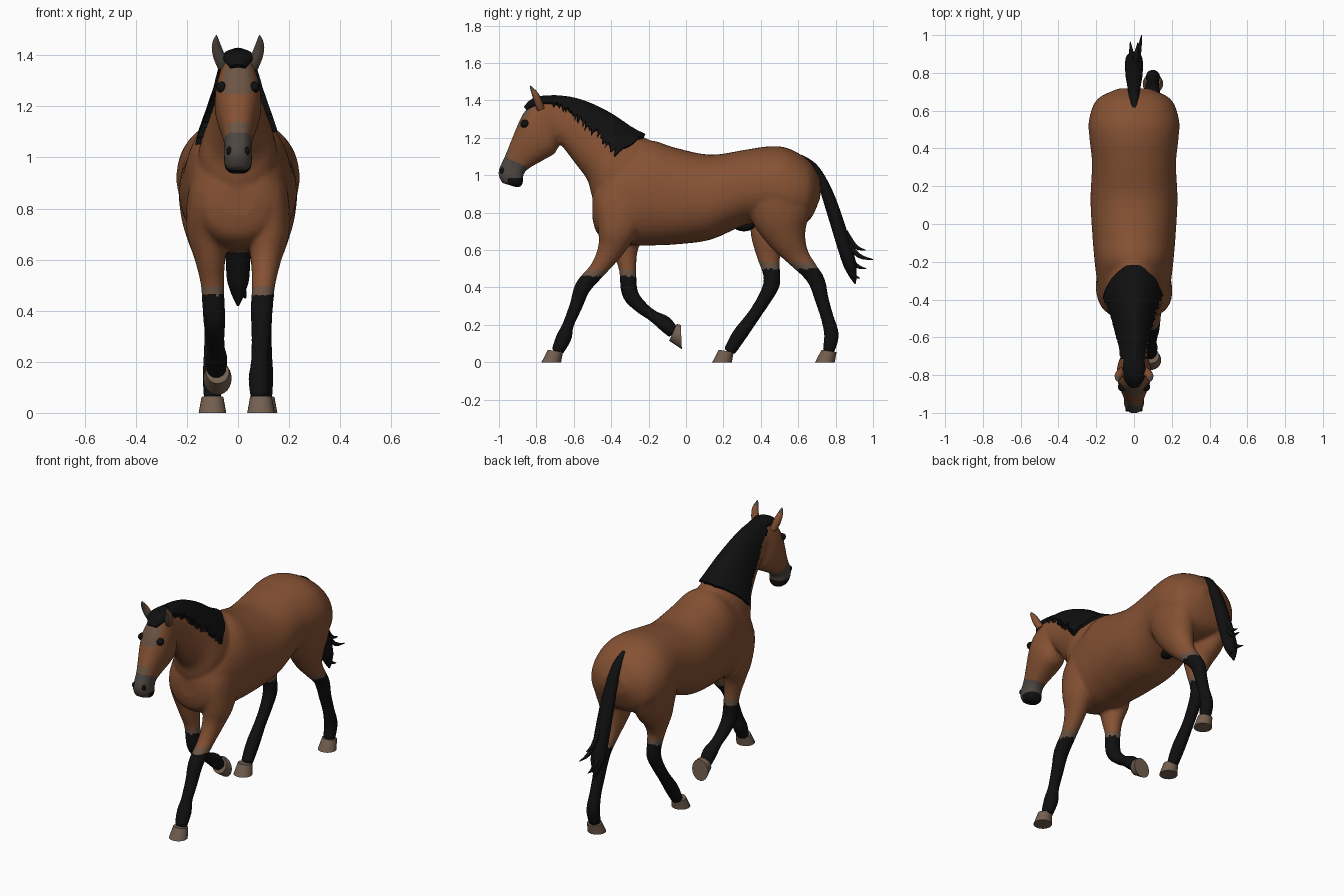
import bpy, bmesh, math, random
from mathutils import Vector, Matrix

if "Cube" in bpy.data.objects:
    bpy.data.objects.remove(bpy.data.objects["Cube"])

random.seed(4)
X = Vector((1, 0, 0))

def material(name, rgb):
    m = bpy.data.materials.new(name)
    m.diffuse_color = (*rgb, 1)
    m.use_nodes = True
    m.node_tree.nodes["Principled BSDF"].inputs["Base Color"].default_value = m.diffuse_color
    return m

BAY = material("bay coat", (0.235, 0.083, 0.033))
BLACK = material("black hair", (0.005, 0.005, 0.005))
MUZZLE = material("muzzle grey", (0.075, 0.062, 0.053))
TAUPE = material("grey brown", (0.15, 0.09, 0.058))
HOOF = material("hoof taupe", (0.17, 0.115, 0.08))

# ---------- helpers ----------
def spline(rows, t):
    """Catmull-Rom sample through rows of numbers."""
    last = len(rows) - 1
    i = min(int(t), last - 1)
    f = t - i
    a, b, c, d = (rows[max(0, min(last, i + k))] for k in (-1, 0, 1, 2))
    return [0.5 * (2*q + (r-p)*f + (2*p-5*q+4*r-s)*f*f + (3*q-p-3*r+s)*f**3)
            for p, q, r, s in zip(a, b, c, d)]

def dense(rows, n):
    return [spline(rows, k / n) for k in range((len(rows) - 1) * n + 1)]

def span_frame(row, x=0):
    """(y, z) of one edge, (y, z) of the other, half width -> centre and axes."""
    y1, z1, y2, z2, hw = row
    return (Vector((x, (y1+y2)/2, (z1+z2)/2)), Vector((0, (y1-y2)/2, (z1-z2)/2)), X * hw)

def ring_point(frame, ang, egg=0, p=1, grow=0):
    c, u, v = frame
    co, si = math.cos(ang), math.sin(ang)
    co, si = math.copysign(abs(co)**p, co), math.copysign(abs(si)**p, si)
    return c + u*si*(1 + grow/u.length) + v*co*(1 - egg*si)*(1 + grow/v.length)

def skin(bm, loops):
    """Bridge a list of equal point loops and cap both ends."""
    vs = [[bm.verts.new(q) for q in lp] for lp in loops]
    n = len(vs[0])
    for a, b in zip(vs, vs[1:]):
        for i in range(n):
            bm.faces.new((a[i], a[(i+1) % n], b[(i+1) % n], b[i]))
    bm.faces.new(vs[0][::-1])
    bm.faces.new(vs[-1])

def span_loft(bm, rows, x=0, n=4, sides=28, egg=0, p=1):
    skin(bm, [[ring_point(span_frame(r, x), 2*math.pi*i/sides, egg, p) for i in range(sides)]
              for r in dense(rows, n)])

def tube(bm, rows, n=4, sides=20):
    """Rows are x, y, z, radius fore-aft, radius sideways."""
    rs = dense(rows, n)
    cs = [Vector(r[:3]) for r in rs]
    loops = []
    for i, r in enumerate(rs):
        t = cs[min(i+1, len(cs)-1)] - cs[max(i-1, 0)]
        fr = (cs[i], X.cross(t).normalized() * max(r[3], .001), X * max(r[4], .001))
        loops.append([ring_point(fr, 2*math.pi*k/sides) for k in range(sides)])
    skin(bm, loops)

def finish(name, bm, mats, rule=None, angle=60):
    bmesh.ops.recalc_face_normals(bm, faces=bm.faces[:])
    me = bpy.data.meshes.new(name)
    bm.to_mesh(me)
    bm.free()
    ob = bpy.data.objects.new(name, me)
    bpy.context.collection.objects.link(ob)
    for m in mats:
        me.materials.append(m)
    for f in me.polygons:
        f.material_index = rule(f.center, f.normal) if rule else 0
    bpy.ops.object.select_all(action='DESELECT')
    bpy.context.view_layer.objects.active = ob
    ob.select_set(True)
    bpy.ops.object.shade_smooth_by_angle(angle=math.radians(angle))
    return ob

def ball(name, loc, size, mat):
    bm = bmesh.new()
    bmesh.ops.create_uvsphere(bm, u_segments=16, v_segments=10, radius=1,
                              matrix=Matrix.Translation(loc) @ Matrix.Diagonal((*size, 1)))
    finish(name, bm, [mat])

# ---------- body: torso, neck, head and legs fused together ----------
bm = bmesh.new()
# torso rows: y, belly, back, half width
torso = [(-.50, .77, .90, .07), (-.475, .69, .99, .135), (-.40, .645, 1.08, .18), (-.27, .625, 1.155, .20),
         (-.18, .625, 1.185, .21), (-.06, .63, 1.148, .22), (.13, .655, 1.11, .23), (.32, .735, 1.137, .222),
         (.45, .74, 1.155, .235), (.55, .72, 1.143, .238), (.66, .76, 1.075, .195), (.718, .88, .98, .08)]
span_loft(bm, [(y, hi, y, lo, w) for y, lo, hi, w in torso], egg=.06, p=.93, sides=40)

# neck and head rows: top edge, bottom edge, half width
neck = [(-.15, 1.17, -.30, .75, .16), (-.28, 1.23, -.48, .85, .15), (-.40, 1.31, -.525, .97, .115),
        (-.52, 1.37, -.59, 1.06, .088), (-.62, 1.40, -.65, 1.14, .075), (-.72, 1.41, -.70, 1.20, .07)]
span_loft(bm, neck, egg=.15)
head = [(-.73, 1.41, -.66, 1.25, .06), (-.80, 1.40, -.67, 1.19, .075), (-.86, 1.345, -.70, 1.12, .09),
        (-.90, 1.27, -.755, 1.085, .086), (-.965, 1.11, -.86, 1.02, .054),
        (-1.003, 1.02, -.873, .95, .055), (-.985, .96, -.90, .934, .042)]
span_loft(bm, head, egg=.05, p=.85)

# leg thickness rows: distance from middle, radius fore-aft, radius sideways
front_girth = [(.085, .10, .08), (.11, .15, .088), (.12, .105, .08), (.11, .07, .06), (.10, .047, .046),
               (.093, .044, .044), (.09, .036, .038), (.085, .031, .035), (.083, .042, .043), (.085, .033, .036)]
hind_girth = [(.09, .13, .09), (.12, .195, .11), (.125, .16, .10), (.115, .108, .08), (.105, .065, .052),
              (.10, .048, .042), (.097, .045, .041), (.097, .038, .036), (.1, .035, .034), (.1, .04, .039),
              (.1, .032, .035)]
shoulder, hip = [(-.28, 1.0), (-.33, .85)], [(.50, 1.03), (.50, .92)]
planted = [(-.37, .70), (-.405, .60), (-.468, .50), (-.55, .405), (-.585, .31), (-.63, .20),
           (-.652, .135), (-.69, .055)]
raised = [(-.325, .70), (-.325, .60), (-.312, .50), (-.30, .37), (-.245, .30), (-.18, .25),
          (-.115, .208), (-.065, .155)]
trailing = [(.51, .78), (.54, .67), (.595, .57), (.66, .49), (.70, .43), (.725, .34), (.755, .24),
            (.778, .145), (.76, .055)]
leading = [(.485, .78), (.45, .67), (.442, .57), (.455, .49), (.458, .42), (.42, .34), (.362, .25),
           (.285, .145), (.23, .055)]
for side, girth, path in ((1, front_girth, shoulder + planted), (-1, front_girth, shoulder + raised),
                          (1, hind_girth, hip + trailing), (-1, hind_girth, hip + leading)):
    tube(bm, [(side*x, y, z, ra, rx) for (x, ra, rx), (y, z) in zip(girth, path)])

rough = finish("body_rough", bm, [])
mod = rough.modifiers.new("fuse", 'REMESH')
mod.mode, mod.voxel_size = 'VOXEL', .01
mod = rough.modifiers.new("soften", 'SMOOTH')
mod.factor, mod.iterations = .5, 5
bpy.context.view_layer.update()
fused = bpy.data.meshes.new_from_object(rough.evaluated_get(bpy.context.evaluated_depsgraph_get()))
bpy.data.objects.remove(rough)
bm = bmesh.new()
bm.from_mesh(fused)

def coat(c, n):
    if c.z < .6:                                    # black stockings with grey edge
        top = .46 if c.y < 0 else .50
        return 1 if c.z < top else 3 if c.z < top + .035 else 0
    if c.y < -.8:
        if c.z < .985 and c.y > -.955:              # dark lips and chin
            return 1
        if -.43*c.y - .9*c.z > -.575:               # muzzle
            return 2
        if n.y < -.5 and abs(c.x) < .055 and c.z > 1.25:   # forehead patch
            return 3
        if n.y < -.6 and abs(c.x) < .045 and c.z < 1.14:   # nose bridge
            return 3
    return 0

finish("body", bm, [BAY, BLACK, MUZZLE, TAUPE], coat, 180)

# ---------- hooves ----------
def hoof(name, x, coronet, sole):
    bm = bmesh.new()
    span_loft(bm, [coronet, sole], x, n=3, sides=24)
    finish(name, bm, [HOOF], angle=40)

for name, x, toe in (("front_hoof_planted", .09, -.773), ("hind_hoof_trailing", .10, .69),
                     ("hind_hoof_leading", -.10, .14)):
    hoof(name, x, (toe + .035, .067, toe + .115, .055, .043), (toe, 0, toe + .105, 0, .054))
hoof("front_hoof_raised", -.08, (-.09, .115, -.05, .205, .045), (-.022, .07, -.028, .20, .055))

# ---------- mane: shell over the neck crest with ragged edges ----------
bm = bmesh.new()
loops, steps = [], 14
for k in range(61):
    t = .62 + k * (4.95 - .62) / 60
    fr = span_frame(spline(neck, t))
    reach = min(1, .2 + (t - .62) * 1.6)
    fade = 1 - .35 * max(0, t - 3)/2
    right = math.radians(72 * reach * fade + random.uniform(-9, 9) * reach)
    left = math.radians(88 * reach * fade + random.uniform(-3, 3) * reach)
    angs = [math.pi/2 - right + (right + left)*i/steps for i in range(steps + 1)]
    loops.append([ring_point(fr, a, .15, 1, .02) for a in angs] +
                 [ring_point(fr, a, .15, 1, -.012) for a in reversed(angs)])
skin(bm, loops)
finish("mane", bm, [BLACK])

# ---------- forelock ----------
bm = bmesh.new()
span_loft(bm, [(-.69, 1.425, -.69, 1.36, .05), (-.77, 1.425, -.76, 1.37, .06),
               (-.83, 1.405, -.80, 1.36, .055), (-.868, 1.365, -.84, 1.34, .03)])
finish("forelock", bm, [BLACK])

# ---------- tail with loose wisps ----------
bm = bmesh.new()
tube(bm, [(0, y, z, r, r * 1.25) for y, z, r in (
    (.61, 1.10, .013), (.68, 1.045, .022), (.735, .95, .029), (.787, .81, .036),
    (.865, .56, .037), (.888, .48, .025), (.905, .42, .004))], n=6)
for x, y, z in ((.04, 1.0, .55), (.02, .96, .60), (-.02, .965, .50), (.03, .93, .45)):
    tube(bm, [(x*.4, .85, z + .10, .014, .014), (x*.7, (y + .85)/2, z + .02, .012, .012),
              (x, y, z, .002, .002)], sides=8)
finish("tail", bm, [BLACK])

# ---------- paired parts: ears, eyes, nostrils ----------
for side, s in (("right", 1), ("left", -1)):
    bm = bmesh.new()
    tube(bm, [(s*x, y, z, r, r * 1.1) for x, y, z, r in (
        (.058, -.775, 1.35, .02), (.072, -.79, 1.39, .022), (.083, -.805, 1.43, .018),
        (.086, -.823, 1.46, .01), (.084, -.832, 1.478, .002))], sides=16)
    finish(side + "_ear", bm, [BAY, MUZZLE], lambda c, n: 1 if n.y < -.6 or c.z > 1.455 else 0)
    ball(side + "_eye", (s*.064, -.862, 1.275), (.021, .024, .022), BLACK)
    ball(side + "_nostril", (s*.034, -.982, 1.025), (.012, .012, .017), BLACK)

# ---------- sheath under the belly ----------
ball("sheath", (0, .31, .735), (.04, .06, .035), BLACK)
